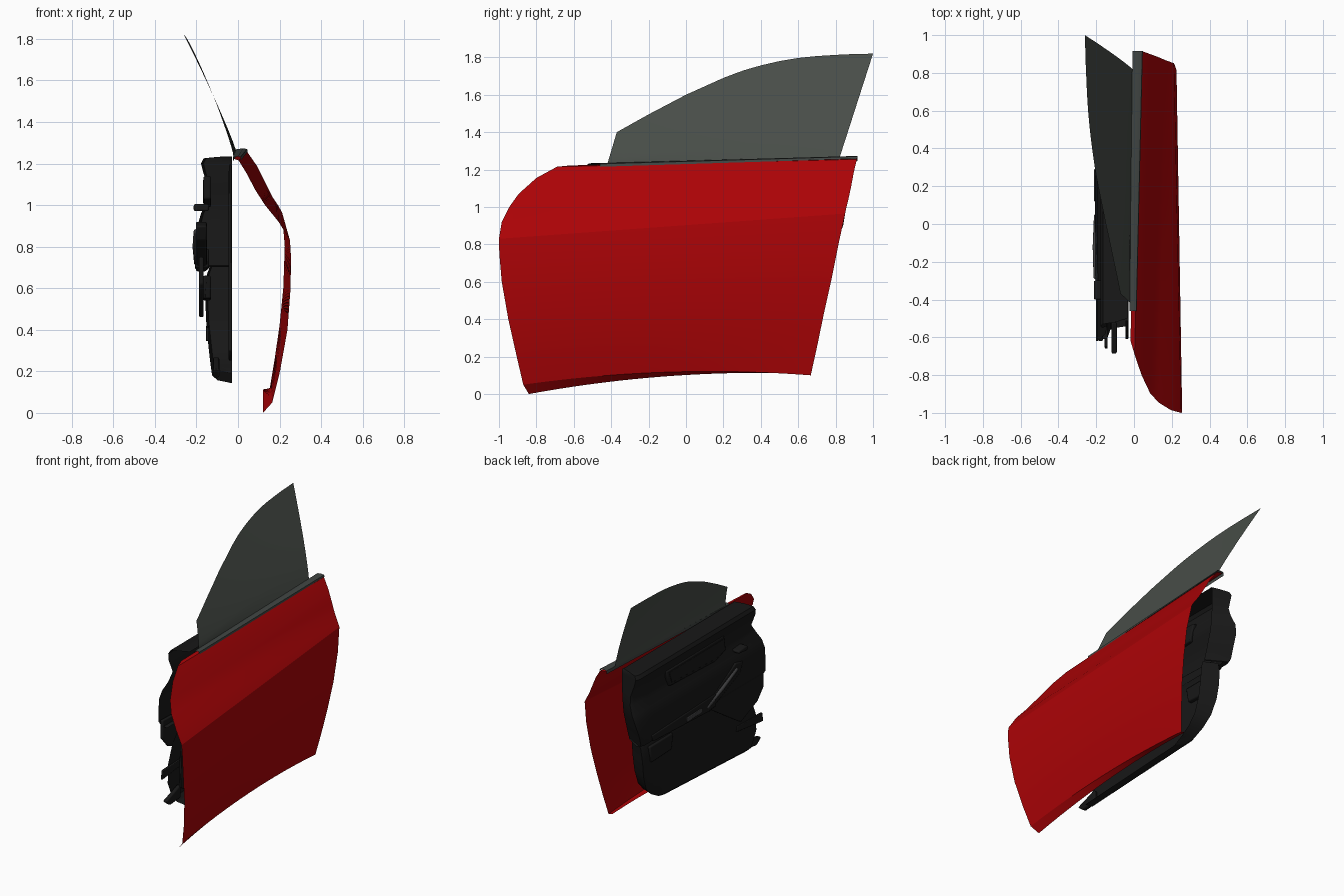
import bpy
from mathutils import Vector

if "Cube" in bpy.data.objects:
    bpy.data.objects.remove(bpy.data.objects["Cube"])


def material(name, rgb):
    m = bpy.data.materials.new(name)
    m.diffuse_color = (*rgb, 1)
    m.use_nodes = True
    m.node_tree.nodes["Principled BSDF"].inputs["Base Color"].default_value = m.diffuse_color
    return m


RED = material("red paint", (0.41, 0.001, 0.002))
GLASS = material("tinted glass", (0.066, 0.076, 0.066))
SEAL = material("grey rubber", (0.052, 0.06, 0.056))
TRIM = material("black trim", (0.009, 0.009, 0.009))
GREY = material("dark grey plastic", (0.05, 0.05, 0.052))


def make(name, verts, faces, mat, angle=0.5):
    me = bpy.data.meshes.new(name)
    me.from_pydata([tuple(v) for v in verts], [], faces)
    me.materials.append(mat)
    ob = bpy.data.objects.new(name, me)
    bpy.context.collection.objects.link(ob)
    bpy.ops.object.select_all(action='DESELECT')
    ob.select_set(True)
    bpy.context.view_layer.objects.active = ob
    bpy.ops.object.shade_smooth_by_angle(angle=angle)
    return ob


def grid(name, rows, mat, angle=0.5):
    """Skin a sheet over rows with equal point counts."""
    n = len(rows[0])
    verts = [p for r in rows for p in r]
    faces = [(i * n + j, i * n + j + 1, (i + 1) * n + j + 1, (i + 1) * n + j)
             for i in range(len(rows) - 1) for j in range(n - 1)]
    return make(name, verts, faces, mat, angle)


def plate(name, outline, x0, x1, mat):
    """Prism from a (y, z) outline between two x positions."""
    n = len(outline)
    verts = [(x, y, z) for x in (x0, x1) for y, z in outline]
    faces = [tuple(range(n)), tuple(range(2 * n - 1, n - 1, -1))]
    faces += [(i, i + n, (i + 1) % n + n, (i + 1) % n) for i in range(n)]
    ob = make(name, verts, faces, mat)
    b = ob.modifiers.new("bevel", 'BEVEL')
    b.width = min(0.008, abs(x1 - x0) * 0.3)
    b.segments = 2
    return ob


def tube(name, pts, radius, mat):
    cu = bpy.data.curves.new(name, 'CURVE')
    cu.dimensions = '3D'
    cu.bevel_depth = radius
    cu.bevel_resolution = 3
    cu.use_fill_caps = True
    sp = cu.splines.new('POLY')
    sp.points.add(len(pts) - 1)
    for p, c in zip(sp.points, pts):
        p.co = (*c, 1)
    cu.materials.append(mat)
    ob = bpy.data.objects.new(name, cu)
    bpy.context.collection.objects.link(ob)


def interp(table, t):
    for (a, va), (b, vb) in zip(table, table[1:]):
        if t <= b:
            return va + (vb - va) * max(0, (t - a) / (b - a))
    return table[-1][1]


# Outer skin: front edge and rear edge, bottom to top, joined by rows
front = [(.12, -.84, .0), (.165, -.87, .05), (.202, -.905, .2), (.238, -.95, .4),
         (.253, -.985, .6), (.255, -.998, .75), (.250, -1.0, .83), (.195, -.985, .92),
         (.13, -.945, 1.0), (.085, -.895, 1.07), (.04, -.80, 1.155), (.003, -.69, 1.215), (-.018, -.62, 1.222)]
rear = [(.12, .664, .108), (.15, .667, .1), (.175, .70, .25), (.2, .735, .42),
        (.218, .775, .6), (.225, .815, .8), (.212, .851, .965), (.192, .858, 1.0),
        (.165, .868, 1.04), (.13, .883, 1.11), (.09, .898, 1.19), (.045, .914, 1.255), (.0, .915, 1.262)]
rows = []
N = 32
for i, (f, r) in enumerate(zip(front, rear)):
    arch = .042 * max(0, 1 - max(0, i - 1) / 4) ** 1.3
    row = []
    for j in range(N + 1):
        s = j / N
        p = Vector(f).lerp(Vector(r), s)
        p.z += arch * 4 * s * (1 - s)
        row.append(p)
    rows.append(row)
grid("outer_door_skin", rows, RED, 0.32)

# Window glass leaning inward, slightly barrelled
top = [(-.37, 1.40), (-.2, 1.495), (0, 1.60), (.2, 1.69), (.3, 1.728), (.4, 1.757),
       (.5, 1.78), (.6, 1.797), (.7, 1.807), (.85, 1.816), (1.0, 1.82)]
rows = []
for i in range(11):
    t = i / 10
    row = []
    for j in range(41):
        s = j / 40
        yb, yt = -.425 + 1.24 * s, -.37 + 1.37 * s
        z = (1.215 + .03 * s) * (1 - t) + interp(top, yt) * t
        y = yb + (yt - yb) * t
        k = max(0, (z - 1.24) / .58)
        x = -.022 + .02 * s - .258 * k ** 1.12 + .04 * k * (1 - s)
        row.append((x, y, z))
    rows.append(row)
grid("window_glass", rows, GLASS)

# Belt seal along the top of the skin
sect_f = [(.014, 1.215), (.012, 1.230), (.0, 1.234), (-.024, 1.230), (-.024, 1.21)]
sect_r = [(.047, 1.258), (.044, 1.270), (.025, 1.273), (-.008, 1.269), (-.008, 1.245)]
rows = [[(x, -.46, z) for x, z in sect_f], [(x, .917, z) for x, z in sect_r]]
grid("belt_seal", rows, SEAL)


# Inner trim panels: rows (z, front y, rear y, x, rear flange y), top to bottom
def trim(name, table, rise=0):
    out = []
    for z, yf, yr, x, yb in table:
        row = [(x, yf + (yr - yf) * k / 8, z) for k in range(8)]
        row += [(x, yr - .03, z), (x * .93, yr, z), (-.03, yb, z)]
        lift = rise * max(0, (.705 - z) / .565)
        out.append([(a, b, c + lift * max(0, b + .6)) for a, b, c in row])
    grid(name, out, TRIM)


trim("upper_trim", [
    (1.235, -.50, .76, -.035, .76), (1.232, -.52, .78, -.10, .765), (1.225, -.53, .80, -.165, .77),
    (1.20, -.54, .81, -.178, .77), (1.16, -.55, .81, -.168, .77), (1.08, -.54, .82, -.142, .77),
    (1.02, -.58, .835, -.150, .765), (.96, -.61, .85, -.178, .76), (.90, -.62, .84, -.195, .75),
    (.80, -.62, .80, -.200, .72), (.735, -.62, .78, -.200, .70), (.71, -.61, .77, -.185, .69),
    (.70, -.61, .76, -.14, .69)])
trim("lower_trim", [
    (.705, -.40, .72, -.135, .67), (.66, -.44, .715, -.150, .66), (.55, -.52, .705, -.158, .65),
    (.42, -.58, .685, -.152, .63), (.30, -.60, .64, -.140, .59), (.23, -.58, .57, -.132, .53),
    (.18, -.56, .48, -.125, .46), (.155, -.55, .42, -.10, .41), (.14, -.54, .39, -.03, .39)], .05)

# Front wedge below the armrest, and thin trim end strips
plate("front_trim_wedge", [(.06, .73), (-.36, .46), (-.55, .54), (-.62, .62), (-.62, .75)],
      -.165, -.188, TRIM)
plate("front_lower_strip", [(-.36, .42), (-.36, .38), (-.66, .345), (-.65, .41)], -.14, -.155, TRIM)
plate("front_bottom_strip", [(-.52, .27), (-.52, .18), (-.64, .17), (-.69, .21)], -.09, -.12, TRIM)
plate("front_upper_strip", [(-.51, 1.20), (-.53, .25), (-.61, .30), (-.59, .85)], -.03, -.045, TRIM)

# Armrest
plate("armrest", [(.68, .765), (.66, .715), (.05, .69), (-.05, .70), (-.05, .79)],
      -.14, -.207, TRIM)

# Upper pocket frame and its inset
plate("pocket_frame", [(.46, 1.13), (.42, 1.01), (-.10, .99), (-.22, 1.03), (-.20, 1.14)],
      -.13, -.166, TRIM)
plate("pocket_inset", [(.43, 1.115), (.40, 1.03), (-.10, 1.01), (-.19, 1.04), (-.18, 1.12)],
      -.160, -.169, TRIM)

# Pull handle with grey grip
tube("pull_handle", [(-.17, .06, .70), (-.198, .04, .73), (-.204, -.12, .80),
                     (-.200, -.28, .87), (-.17, -.31, .89)], .015, GREY)
plate("handle_surround", [(.10, .72), (-.28, .92), (-.37, .90), (-.33, .83), (.02, .68)],
      -.15, -.203, TRIM)

# Opener lever and switch plate
plate("opener_lever", [(-.30, 1.0), (-.30, .98), (-.40, .97), (-.40, 1.005)], -.14, -.213, TRIM)
plate("switch_plate", [(.29, .745), (.29, .715), (.12, .72), (.12, .75)], -.20, -.212, GREY)

# Rear storage pocket
plate("rear_pocket", [(.65, .66), (.63, .54), (.40, .55), (.38, .66)], -.13, -.168, TRIM)
